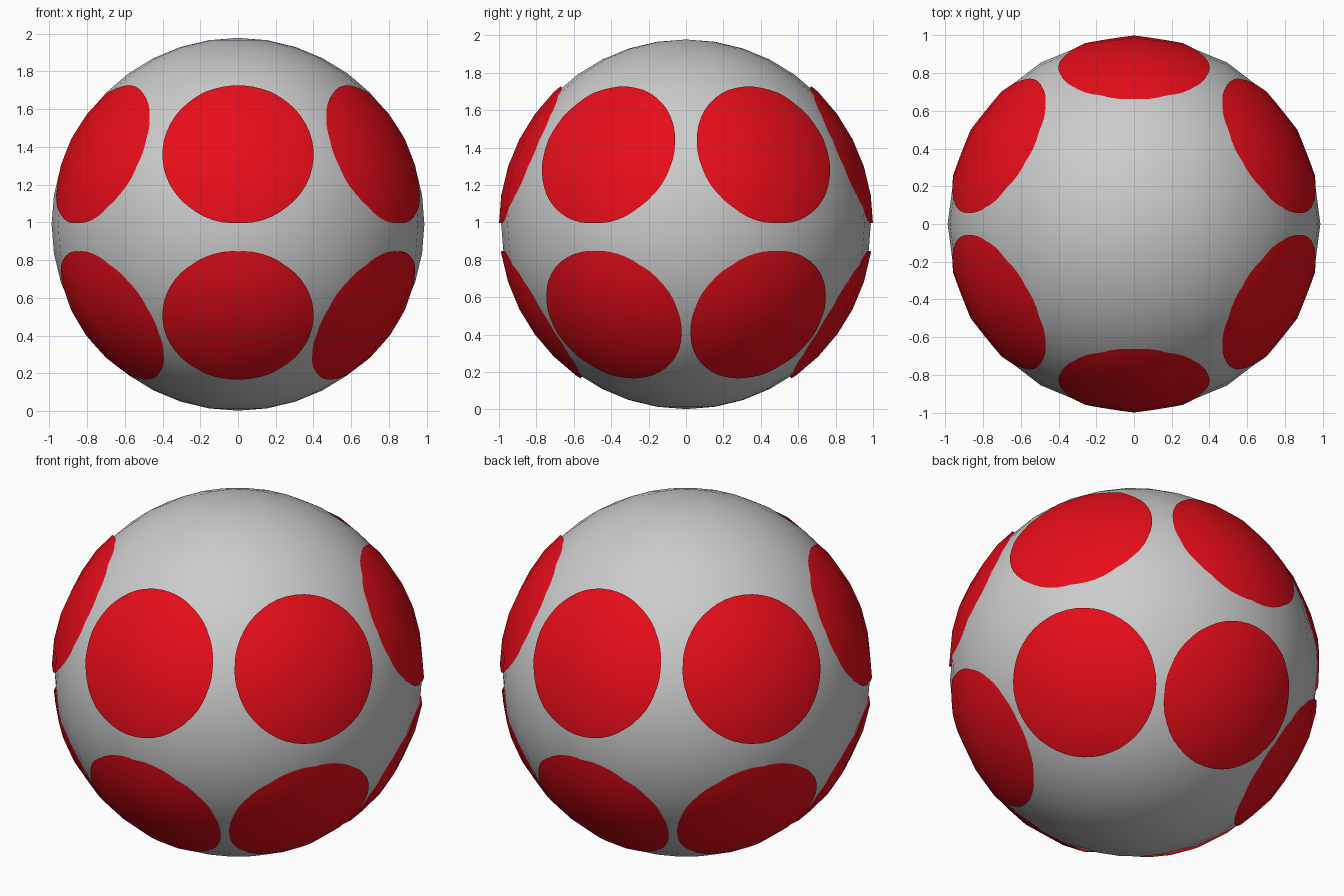
import bpy, bmesh
from math import radians, sin, cos, pi
from mathutils import Vector, Matrix

if "Cube" in bpy.data.objects:
    bpy.data.objects.remove(bpy.data.objects["Cube"])

CENTER = Vector((0, 0, 0.99))
SEGMENTS, RINGS = 24, 20
BALL_R, SPOT_R, SPOT_SIZE = 0.988, 1.0, 0.4

red = bpy.data.materials.new("red")
red.diffuse_color = (0.8, 0.004, 0.01, 1)
red.use_nodes = True
red.node_tree.nodes["Principled BSDF"].inputs["Base Color"].default_value = red.diffuse_color


def sphere_bmesh(radius):
    bm = bmesh.new()
    bmesh.ops.create_uvsphere(bm, u_segments=SEGMENTS, v_segments=RINGS, radius=radius)
    return bm


def finish(bm, name, material=None):
    mesh = bpy.data.meshes.new(name)
    bm.to_mesh(mesh)
    bm.free()
    for p in mesh.polygons:
        p.use_smooth = True
    if material:
        mesh.materials.append(material)
        # round shading that follows the ball
        mesh.normals_split_custom_set_from_vertices([v.co.normalized() for v in mesh.vertices])
    obj = bpy.data.objects.new(name, mesh)
    obj.location = CENTER
    bpy.context.collection.objects.link(obj)
    return obj


def make_spot(name, azimuth, elevation):
    """Round patch trimmed out of a slightly larger sphere, with a thin rim."""
    axis = Vector((cos(elevation) * cos(azimuth), cos(elevation) * sin(azimuth), sin(elevation)))
    side = Vector((-sin(azimuth), cos(azimuth), 0))
    up = axis.cross(side)
    bm = sphere_bmesh(SPOT_R)

    def trim(co, no):
        bmesh.ops.bisect_plane(bm, geom=bm.verts[:] + bm.edges[:] + bm.faces[:], dist=1e-6,
                               plane_co=co, plane_no=no, clear_outer=True)

    trim(axis * 0.5, -axis)
    sides = 48
    for i in range(sides):
        a = 2 * pi * i / sides
        d = side * cos(a) + up * sin(a)
        trim(d * SPOT_SIZE, d)
    # rim down to the ball
    border = [e for e in bm.edges if e.is_boundary]
    ext = bmesh.ops.extrude_edge_only(bm, edges=border)["geom"]
    verts = [g for g in ext if isinstance(g, bmesh.types.BMVert)]
    bmesh.ops.transform(bm, matrix=Matrix.Scale(BALL_R / SPOT_R - 0.002, 4), verts=verts)
    bmesh.ops.recalc_face_normals(bm, faces=bm.faces[:])
    if sum(f.normal.dot(f.calc_center_median()) * f.calc_area() for f in bm.faces) < 0:
        bmesh.ops.reverse_faces(bm, faces=bm.faces[:])
    return finish(bm, name, red)


# ball
finish(sphere_bmesh(BALL_R), "ball")

# two rings of six spots
for row, tilt in (("upper", 24), ("lower", -32)):
    for k in range(6):
        make_spot(f"{row}_spot_{k + 1}", radians(-90 + 60 * k), radians(tilt))
